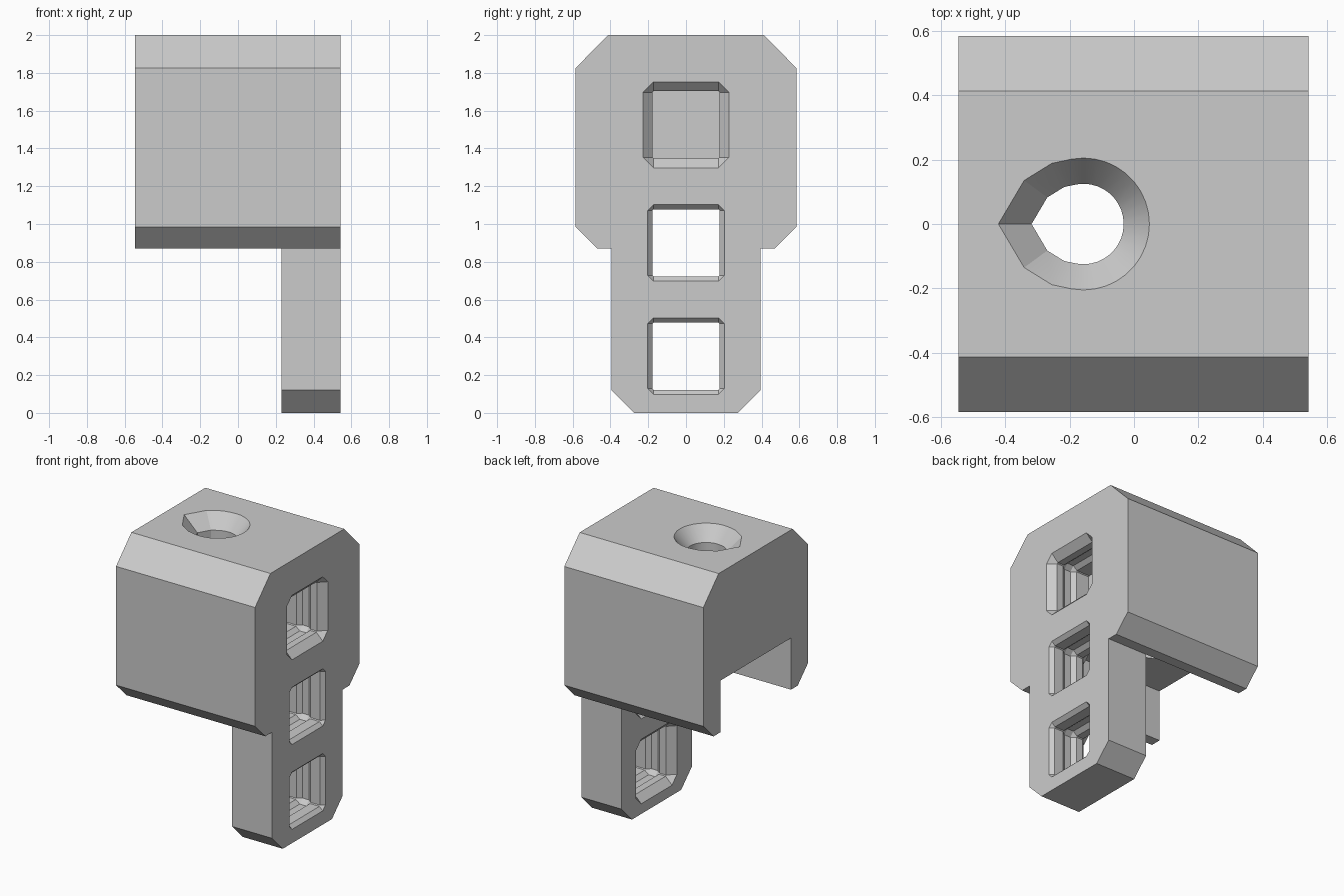
import bpy, bmesh, math

cube = bpy.data.objects.get("Cube")
if cube:
    bpy.data.objects.remove(cube, do_unlink=True)

grey = bpy.data.materials.new("plain_grey")
grey.use_nodes = True
grey.diffuse_color = (0.6, 0.6, 0.6, 1)
grey.node_tree.nodes["Principled BSDF"].inputs["Base Color"].default_value = (0.6, 0.6, 0.6, 1)


def loft(name, rings):
    """Closed solid skinned through rings of matching points."""
    bm = bmesh.new()
    loops = [[bm.verts.new(p) for p in ring] for ring in rings]
    n = len(loops[0])
    for a, b in zip(loops, loops[1:]):
        for i in range(n):
            j = (i + 1) % n
            bm.faces.new((a[i], a[j], b[j], b[i]))
    bm.faces.new(loops[0])
    bm.faces.new(loops[-1])
    bmesh.ops.recalc_face_normals(bm, faces=bm.faces)
    mesh = bpy.data.meshes.new(name)
    bm.to_mesh(mesh)
    bm.free()
    mesh.materials.append(grey)
    ob = bpy.data.objects.new(name, mesh)
    bpy.context.collection.objects.link(ob)
    return ob


def prism(name, half, x0, x1):
    """Extrude a y-symmetric profile along x."""
    outline = half + [(-y, z) for y, z in reversed(half)]
    return loft(name, [[(x, y, z) for y, z in outline] for x in (x0, x1)])


def boolean(target, tool, operation):
    mod = target.modifiers.new(tool.name, 'BOOLEAN')
    mod.operation, mod.solver, mod.object = operation, 'EXACT', tool
    bpy.context.view_layer.objects.active = target
    bpy.ops.object.modifier_apply(modifier=mod.name)
    bpy.data.objects.remove(tool, do_unlink=True)


BACK, FACE, PLATE = -0.545, 0.543, 0.23

# Mounting plate and the chamfered block on its upper half
plate = [(0.275, 0), (0.395, 0.12), (0.395, 0.87), (0.47, 0.87),
         (0.585, 0.985), (0.585, 1.825), (0.413, 2)]
bracket = prism("bracket_body", plate, PLATE, FACE)
block = [(0.395, 0.87), (0.47, 0.87), (0.585, 0.985), (0.585, 1.825),
         (0.413, 2)]
boolean(bracket, prism("head_block", block, BACK, PLATE + 0.02), 'UNION')

# Channel under the block, open at the back end
boolean(bracket, prism("channel", [(0.395, 0.5), (0.395, 1.235)], BACK - 0.1, PLATE),
        'DIFFERENCE')


# Square windows with chamfered mouths and a shallow inner groove
def window(zc, steps):
    flat, rings = 0.172, []
    for depth, h in steps:
        corners = [(flat, h), (h, flat), (h, -flat), (flat, -h),
                   (-flat, -h), (-h, -flat), (-h, flat), (-flat, h)]
        rings.append([(FACE - depth, y, zc + z) for y, z in corners])
    boolean(bracket, loft("window", rings), 'DIFFERENCE')


inner = 0.178
groove = [(0.1, inner), (0.13, 0.203), (0.18, 0.203), (0.21, inner)]
through = [(-0.01, 0.212), (0.026, inner)] + groove + [(0.263, inner), (0.323, 0.238)]
pocket = [(-0.01, 0.238), (0.05, inner)] + groove + [(0.313, inner)]
for height in (0.3, 0.9):
    window(height, through)
window(1.525, pocket)


# Countersunk teardrop hole down through the block
def teardrop(r, z):
    pts = [(-1.29, 0), (-0.9, -0.66), (-0.48, -0.92)]
    pts += [(math.cos(a), math.sin(a)) for a in
            (math.radians(d) for d in range(-100, 101, 10))]
    pts += [(-0.48, 0.92), (-0.9, 0.66)]
    return [(-0.157 + r * x, r * y, z) for x, y in pts]


boolean(bracket, loft("screw_hole", [teardrop(0.125, 1.1), teardrop(0.125, 1.9),
                                     teardrop(0.205, 2), teardrop(0.213, 2.01)]),
        'DIFFERENCE')

# Flat shading everywhere, smooth only around the hole
bpy.ops.object.select_all(action='DESELECT')
bracket.select_set(True)
bpy.context.view_layer.objects.active = bracket
bpy.ops.object.shade_smooth_by_angle(angle=math.radians(20))
